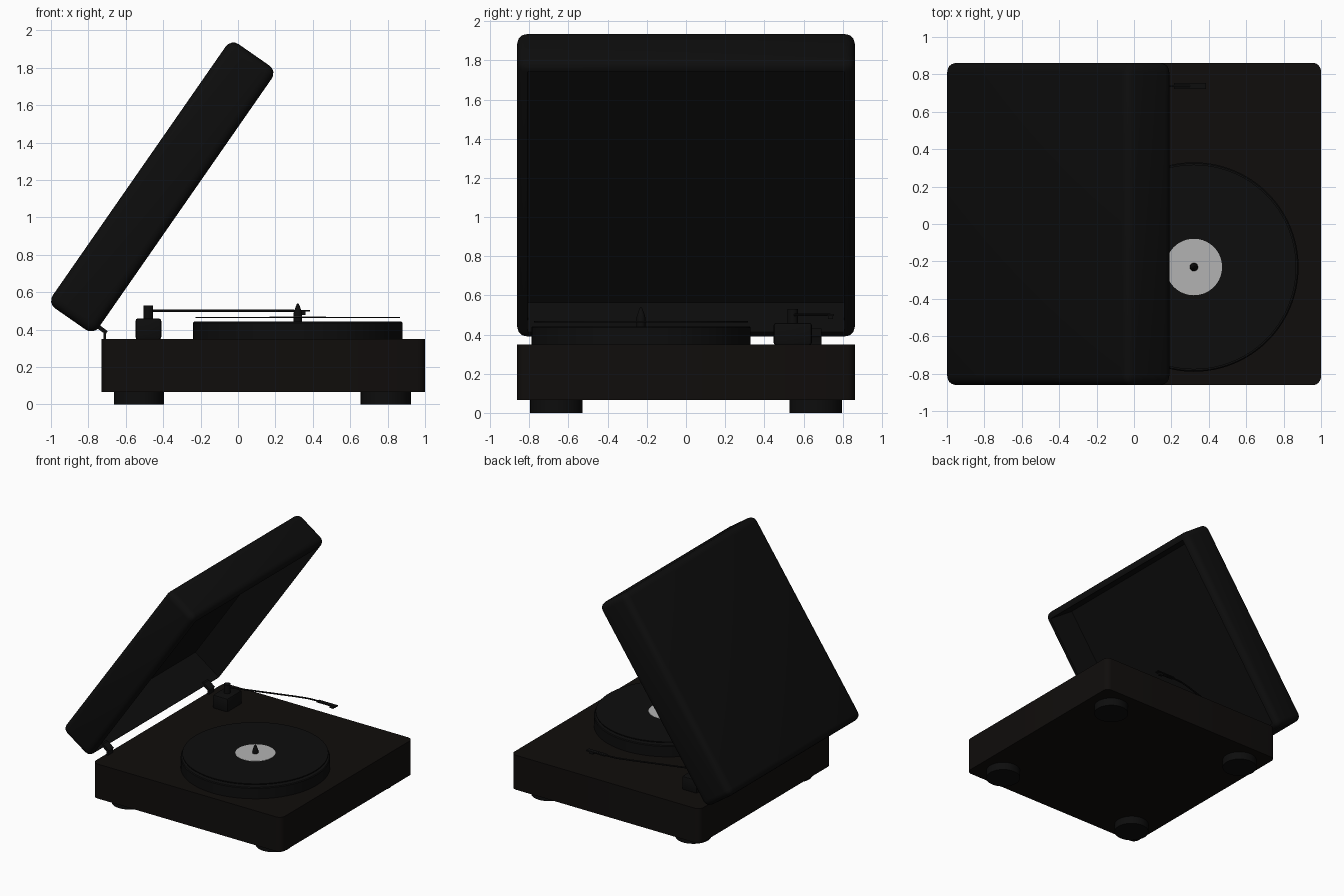
import bpy, bmesh, math
from mathutils import Matrix, Vector

if "Cube" in bpy.data.objects:
    bpy.data.objects.remove(bpy.data.objects["Cube"])


def material(name, rgb):
    m = bpy.data.materials.new(name)
    m.diffuse_color = (*rgb, 1)
    m.use_nodes = True
    m.node_tree.nodes["Principled BSDF"].inputs["Base Color"].default_value = m.diffuse_color
    return m


BLACK = material("black_plastic", (0.004, 0.004, 0.004))
WOOD = material("dark_case", (0.005, 0.004, 0.0035))
PAPER = material("label_paper", (0.45, 0.45, 0.45))


def finish(name, bm, mat, matrix=None):
    bmesh.ops.recalc_face_normals(bm, faces=bm.faces)
    me = bpy.data.meshes.new(name)
    bm.to_mesh(me)
    bm.free()
    me.materials.append(mat)
    ob = bpy.data.objects.new(name, me)
    bpy.context.collection.objects.link(ob)
    if matrix:
        ob.matrix_world = matrix
    bpy.ops.object.select_all(action='DESELECT')
    ob.select_set(True)
    bpy.context.view_layer.objects.active = ob
    bpy.ops.object.shade_smooth_by_angle(angle=math.radians(35))
    return ob


def box(center, size, bevel=0, segments=3, vertical_only=False):
    bm = bmesh.new()
    bmesh.ops.create_cube(bm, size=1, matrix=Matrix.Translation(center) @ Matrix.Diagonal((*size, 1)))
    if bevel:
        edges = [e for e in bm.edges if not vertical_only
                 or abs(e.verts[0].co.z - e.verts[1].co.z) > 1e-4]
        bmesh.ops.bevel(bm, geom=edges, offset=bevel, segments=segments, profile=0.5, affect='EDGES')
    return bm


def lathe(name, x, y, profile, mat, steps=64):
    # Spin (radius, z) points, starting and ending on the axis
    bm = bmesh.new()
    vs = [bm.verts.new((r, 0, z)) for r, z in profile]
    edges = [bm.edges.new(p) for p in zip(vs, vs[1:])]
    bmesh.ops.spin(bm, geom=vs + edges, cent=(0, 0, 0), axis=(0, 0, 1),
                   angle=math.tau, steps=steps)
    bmesh.ops.remove_doubles(bm, verts=bm.verts, dist=1e-4)
    return finish(name, bm, mat, Matrix.Translation((x, y, 0)))


def disc(name, x, y, r, z0, z1, mat, steps=64):
    return lathe(name, x, y, [(0, z0), (r, z0), (r, z1), (0, z1)], mat, steps)


def prism(name, points, y, width, mat):
    # Extrude an (x, z) outline along y
    bm = bmesh.new()
    f = bm.faces.new([bm.verts.new((px, y - width / 2, pz)) for px, pz in points])
    new = bmesh.ops.extrude_face_region(bm, geom=[f])["geom"]
    bmesh.ops.translate(bm, vec=(0, width, 0),
                        verts=[v for v in new if isinstance(v, bmesh.types.BMVert)])
    return finish(name, bm, mat)


# Case and feet
finish("case", box((0.135, 0, 0.2075), (1.73, 1.724, 0.285), 0.045, 4, True), WOOD)
for i, x in enumerate((-0.53, 0.79)):
    for j, y in enumerate((-0.662, 0.662)):
        disc(f"foot_{i}{j}", x, y, 0.134, 0, 0.07, BLACK, 32)

# Hollow dust cover, tilted open on its hinges
bm = box((0, 0, 0), (1.72, 1.724, 0.30), 0.05, 4)
under = max((f for f in bm.faces if f.normal.z < -0.99), key=lambda f: f.calc_area())
bmesh.ops.inset_individual(bm, faces=[under], thickness=0.004)
bmesh.ops.inset_individual(bm, faces=[under], thickness=0.004, depth=-0.26)
finish("dust_cover", bm, BLACK,
       Matrix.Translation((-0.405, 0, 1.1625)) @ Matrix.Rotation(math.radians(-55.2), 4, 'Y'))

# Hinges
for i, y in enumerate((-0.66, 0.66)):
    prism(f"hinge_{i}", [(-0.72, 0.345), (-0.705, 0.345), (-0.705, 0.378), (-0.697, 0.392),
                         (-0.75, 0.432), (-0.775, 0.432), (-0.765, 0.415), (-0.72, 0.383)],
          y, 0.066, BLACK)

# Platter, record, label and spindle
PX, PY = 0.32, -0.23
lathe("platter", PX, PY, [(0, 0.345), (0.56, 0.345), (0.56, 0.436), (0.554, 0.442), (0, 0.442)], BLACK, 96)
disc("record", PX, PY, 0.547, 0.461, 0.468, BLACK, 96)
disc("record_label", PX, PY, 0.151, 0.4675, 0.470, PAPER)
lathe("spindle", PX, PY, [(0, 0.44), (0.022, 0.44), (0.022, 0.49), (0.016, 0.51), (0.005, 0.538), (0, 0.54)],
      BLACK, 24)

# Tonearm base and pivot post
finish("arm_base", box((-0.479, 0.545, 0.403), (0.138, 0.196, 0.114), 0.014, 2), BLACK)
disc("arm_post", -0.48, 0.545, 0.026, 0.45, 0.53, BLACK, 24)

# Bent tonearm tube
curve = bpy.data.curves.new("arm_path", 'CURVE')
curve.dimensions = '3D'
curve.bevel_depth = 0.0065
curve.bevel_resolution = 2
curve.use_fill_caps = True
path = [(-0.48, 0.55), (0.02, 0.705), (0.12, 0.732), (0.18, 0.738), (0.30, 0.738)]
spline = curve.splines.new('POLY')
spline.points.add(len(path) - 1)
for p, (x, y) in zip(spline.points, path):
    p.co = (x, y, 0.5, 1)
curve.materials.append(BLACK)
bpy.context.collection.objects.link(bpy.data.objects.new("tonearm", curve))

# Headshell and cartridge
finish("headshell", box((0.30, 0.738, 0.5), (0.17, 0.034, 0.009)), BLACK)
finish("cartridge", box((0.345, 0.738, 0.489), (0.034, 0.024, 0.02)), BLACK)
